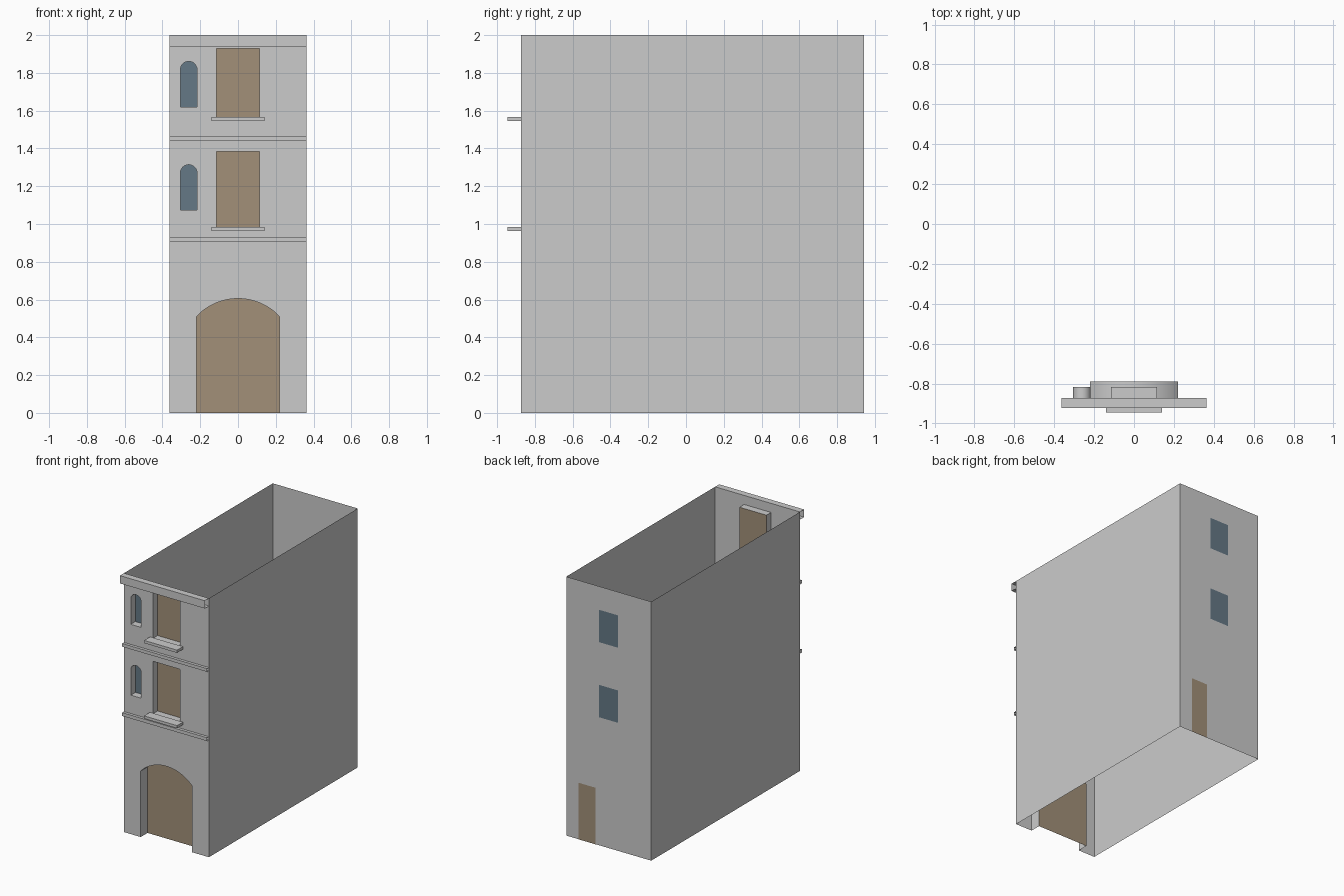
import bpy, bmesh, math

if "Cube" in bpy.data.objects:
    bpy.data.objects.remove(bpy.data.objects["Cube"])

W, F, B, H = 0.363, -0.873, 0.943, 2.0   # half width, front, back, height


def material(name, rgb):
    m = bpy.data.materials.new(name)
    m.diffuse_color = (*rgb, 1)
    m.use_nodes = True
    m.node_tree.nodes["Principled BSDF"].inputs["Base Color"].default_value = m.diffuse_color
    return m


BROWN = material("brown_wood", (0.36, 0.28, 0.19))
GLASS = material("dark_glass", (0.13, 0.19, 0.24))


def make(name, verts, faces, mat=None):
    me = bpy.data.meshes.new(name)
    me.from_pydata(verts, [], faces)
    ob = bpy.data.objects.new(name, me)
    bpy.context.collection.objects.link(ob)
    if mat:
        me.materials.append(mat)
    return ob


def opening(x0, x1, z0, z1, rise=0, n=16):
    """Counter-clockwise outline (x, z), starting bottom left, with an arched top."""
    pts = [(x0, z0), (x1, z0)]
    if rise == 0:
        return pts + [(x1, z1), (x0, z1)]
    h, c = (x1 - x0) / 2, (x0 + x1) / 2
    r = (h * h + rise * rise) / (2 * rise)
    a = math.asin(min(1, h / r))
    for i in range(n + 1):
        t = a - 2 * a * i / n
        pts.append((c + r * math.sin(t), z1 - r + r * math.cos(t)))
    return pts


def recess(name, pts, depth, mat, floor=True):
    # reveal running back from the wall, closed by a coloured panel
    n = len(pts)
    verts = [(x, F, z) for x, z in pts] + [(x, F + depth, z) for x, z in pts]
    faces = [(i, (i + 1) % n, (i + 1) % n + n, i + n) for i in range(0 if floor else 1, n)]
    ob = make(name + "_reveal", verts, faces)
    bpy.ops.object.select_all(action='DESELECT')
    ob.select_set(True)
    bpy.context.view_layer.objects.active = ob
    bpy.ops.object.shade_smooth_by_angle(angle=math.radians(30))
    make(name + "_panel", verts[n:], [tuple(range(n))], mat)


def strip(name, z0, z1, d):
    # open-ended moulding across the front
    prof = [(F, z0), (F - d, z0), (F - d, z1), (F, z1)]
    verts = [(s * W, y, z) for s in (-1, 1) for y, z in prof]
    make(name, verts, [(i, i + 4, i + 5, i + 1) for i in range(3)])


# side and back walls, open at top and bottom
ring = [(W, F), (W, B), (-W, B), (-W, F)]
make("side_and_back_walls", [(x, y, z) for z in (0, H) for x, y in ring],
     [(i, i + 1, i + 5, i + 4) for i in range(3)])

# openings of the front
gate = opening(-0.22, 0.22, 0, 0.605, 0.095, 24)
holes = []
for floor, (d0, d1, w0, w1) in {"lower": (0.98, 1.385, 1.073, 1.314),
                                "upper": (1.563, 1.93, 1.62, 1.861)}.items():
    door = opening(-0.115, 0.115, d0, d1)
    window = opening(-0.305, -0.217, w0, w1, 0.044)
    holes += [door, window]
    recess(floor + "_balcony_door", door, 0.056, BROWN)
    recess(floor + "_arched_window", window, 0.056, GLASS)
recess("gate", gate, 0.083, BROWN, floor=False)

# front wall with the openings left out
outline = [(-W, 0)] + [gate[0]] + gate[:1:-1] + [gate[1], (W, 0), (W, H), (-W, H)]
bm = bmesh.new()
for loop in [outline] + holes:
    vs = [bm.verts.new((x, F, z)) for x, z in loop]
    for a, b in zip(vs, vs[1:] + vs[:1]):
        bm.edges.new((a, b))
bmesh.ops.triangle_fill(bm, edges=bm.edges[:], use_beauty=True, normal=(0, -1, 0))
bm.normal_update()
bmesh.ops.reverse_faces(bm, faces=[f for f in bm.faces if f.normal.y > 0])
bm.to_mesh(make("front_wall", [], []).data)
bm.free()

# cornice and string courses
strip("cornice", 1.94, 2.0, 0.05)
strip("upper_string_course", 1.44, 1.465, 0.022)
strip("lower_string_course", 0.905, 0.931, 0.022)

# balcony slabs
for name, z in (("lower_balcony_slab", 0.974), ("upper_balcony_slab", 1.557)):
    bpy.ops.mesh.primitive_cube_add(size=1, location=(0, F - 0.036, z))
    slab = bpy.context.object
    slab.name = name
    slab.scale = (0.282, 0.072, 0.021)

# flush windows and door on the back wall
for name, x0, x1, z0, z1, mat in (("back_lower_window", -0.08, 0.08, 0.99, 1.24, GLASS),
                                  ("back_upper_window", -0.08, 0.08, 1.57, 1.82, GLASS),
                                  ("back_door", 0.112, 0.255, 0, 0.437, BROWN)):
    y = B + 0.002
    make(name, [(x1, y, z0), (x0, y, z0), (x0, y, z1), (x1, y, z1)], [(0, 1, 2, 3)], mat)
